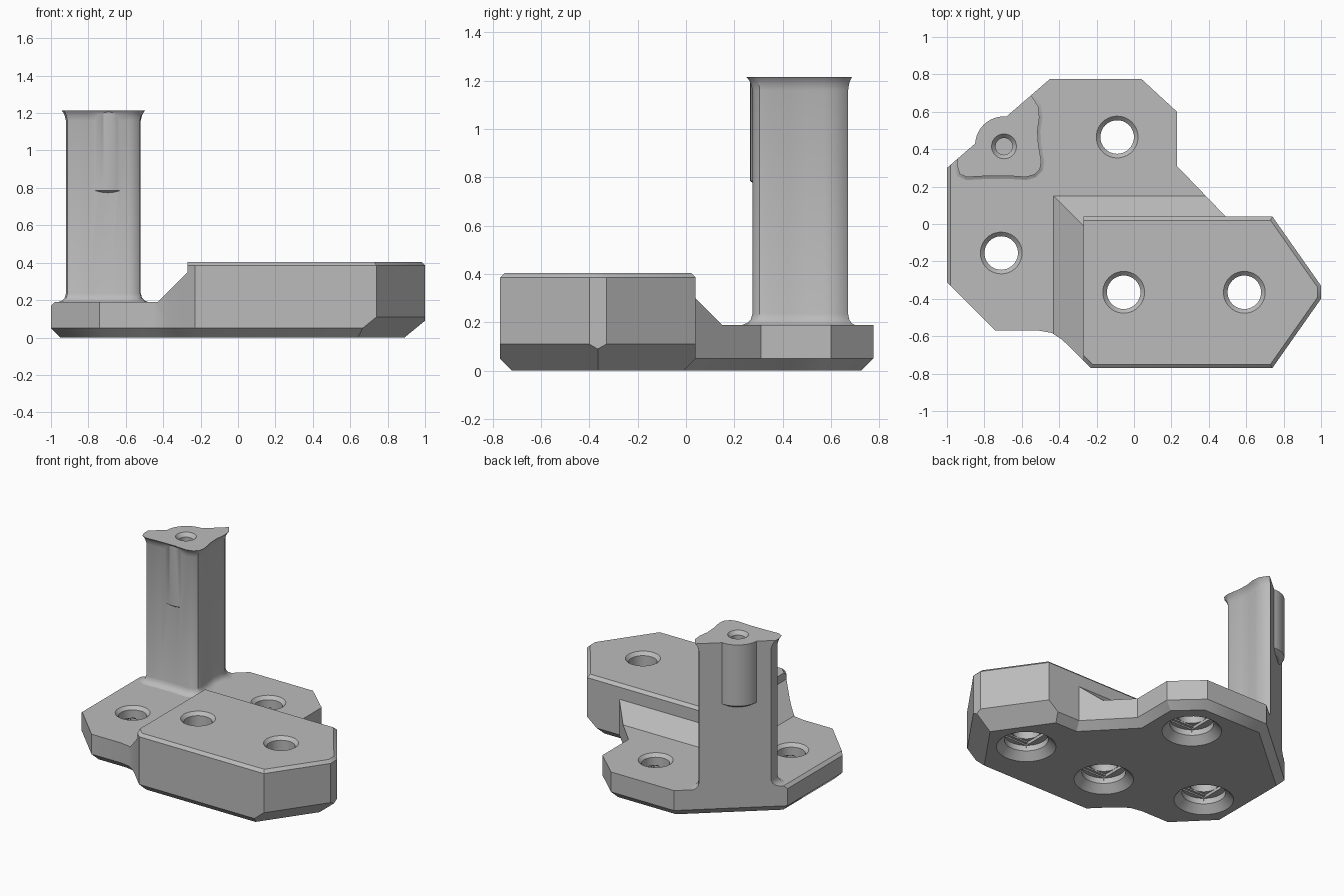
import bpy
import bmesh
import math
from mathutils import Vector

if "Cube" in bpy.data.objects:
    bpy.data.objects.remove(bpy.data.objects["Cube"], do_unlink=True)

GREY = (0.5, 0.5, 0.5, 1)
plastic = bpy.data.materials.new("grey_plastic")
plastic.diffuse_color = GREY
plastic.use_nodes = True
plastic.node_tree.nodes["Principled BSDF"].inputs["Base Color"].default_value = GREY


def inset(points, dist):
    """Mitred inset of a counter-clockwise outline."""
    pts = [Vector(p) for p in points]
    result = []
    for i, p in enumerate(pts):
        a = (p - pts[i - 1]).normalized()
        b = (pts[(i + 1) % len(pts)] - p).normalized()
        na, nb = Vector((-a.y, a.x)), Vector((-b.y, b.x))
        result.append(p + (na + nb) * dist / (1 + na.dot(nb)))
    return result


def prism(name, outline, levels, cuts=()):
    """Stack inset copies of an outline, then slice away planes (point, normal)."""
    bm = bmesh.new()
    rings = [[bm.verts.new((p.x, p.y, z)) for p in inset(outline, d)] for d, z in levels]
    n = len(outline)
    for low, high in zip(rings, rings[1:]):
        for i in range(n):
            j = (i + 1) % n
            bm.faces.new((low[i], low[j], high[j], high[i]))
    bm.faces.new(rings[0][::-1])
    bm.faces.new(rings[-1])
    for point, normal in cuts:
        bmesh.ops.bisect_plane(bm, geom=bm.verts[:] + bm.edges[:] + bm.faces[:], dist=1e-5,
                               plane_co=point, plane_no=Vector(normal).normalized(),
                               clear_outer=True)
        rim = [e for e in bm.edges if e.is_boundary]
        bmesh.ops.holes_fill(bm, edges=rim, sides=0)
    bmesh.ops.recalc_face_normals(bm, faces=bm.faces[:])
    mesh = bpy.data.meshes.new(name)
    bm.to_mesh(mesh)
    bm.free()
    mesh.materials.append(plastic)
    ob = bpy.data.objects.new(name, mesh)
    bpy.context.collection.objects.link(ob)
    return ob


def combine(target, other, operation):
    """Apply a boolean and discard the helper."""
    mod = target.modifiers.new("join", 'BOOLEAN')
    mod.operation = operation
    mod.solver = 'EXACT'
    mod.object = other
    other.hide_render = True
    bpy.context.view_layer.objects.active = target
    bpy.ops.object.modifier_apply(modifier=mod.name)
    bpy.data.objects.remove(other, do_unlink=True)


def circle(x, y, r, n=40):
    return [(x + r * math.cos(math.tau * i / n), y + r * math.sin(math.tau * i / n))
            for i in range(n)]


def rectangle(x, y, w, h):
    return [(x - w, y - h), (x + w, y - h), (x + w, y + h), (x - w, y + h)]


# Base plate with chamfered underside and a deeper chamfer under the nose
curve = [(-.44, -.582), (-.39, -.615), (-.35, -.65), (-.23, -.77)]
outline = [(-1, .3), (-1, -.31), (-.74, -.57), (-.51, -.57)] + curve + [
    (.74, -.77), (1, -.4), (1, -.33), (.74, .04), (.49, .04),
    (.23, .31), (.23, .6), (.04, .775), (-.45, .775)]
nose_cuts = [((1, -.4, .11), (.818, -.575, -1)), ((1, -.33, .11), (.818, .575, -1))]
body = prism("base_body", outline, [(.05, 0), (0, .05), (0, .19)],
             nose_cuts + [((-1, 0, .17), (-1, 0, 1))])

# Sloping ramp around the raised block
ramp = prism("ramp", [(-.44, .15)] + curve + [(.2, -.6), (.49, -.1), (.49, .04), (.384, .15)],
             [(0, .12), (0, .4)],
             [((-.43, 0, .19), (-1, 0, 1)), ((0, .15, .19), (0, 1, 1)),
              ((0, 0, .35), (0, 0, 1))])
combine(body, ramp, 'UNION')

# Raised block with a chamfered top edge
block = prism("raised_block", [(-.4, .04), (-.4, -.6), (-.23, -.77), (.74, -.77),
                               (1, -.4), (1, -.33), (.74, .04)],
              [(0, .12), (0, .385), (.02, .405)], [((-.27, 0, 0), (-1, 0, 0))])
combine(body, block, 'UNION')

# Screw holes: chamfered top, countersunk and stepped pocket below
for x, y, top in [(-.71, -.155, .19), (-.09, .465, .19),
                  (-.055, -.365, .405), (.59, -.365, .405)]:
    hole = prism("screw_hole", circle(x, y, .2),
                 [(0, -.01), (.06, .05), (.06, .09), (.11, .09),
                  (.11, top - .022), (.078, top + .01)])
    combine(body, hole, 'DIFFERENCE')
    for w, h, z in [(.09, .107, .1), (.09, .09, .11)]:
        step = prism("pocket_step", rectangle(x, y, w, h), [(0, .07), (0, z)])
        combine(body, step, 'DIFFERENCE')

# Post, flared at both ends, flush with the diagonal rear edge
section = [(-.92, .42), (-.92, .31), (-.912, .285), (-.89, .275), (-.8, .28), (-.68, .282),
           (-.58, .275), (-.545, .285), (-.525, .305), (-.52, .335), (-.535, .42), (-.54, .5),
           (-.53, .57), (-.535, .62), (-.56, .66), (-.6, .7)]
post = prism("post", section,
             [(-.04, .19), (-.02, .198), (-.007, .212), (0, .235), (0, 1.16),
              (-.006, 1.185), (-.014, 1.202), (-.024, 1.215)],
             [((-1, .3, 0), (-.475, .55, 0))])

# Round boss near the top of the post, with a screw hole
boss = prism("boss", circle(-.695, .42, .155), [(.03, .765), (0, .785), (0, 1.215)])
combine(post, boss, 'UNION')
bore = prism("bore", circle(-.695, .415, .075), [(.03, .8), (.03, 1.19), (0, 1.225)])
combine(post, bore, 'DIFFERENCE')

# Smooth curved walls, keep hard edges
for ob in (body, post):
    bpy.ops.object.select_all(action='DESELECT')
    ob.select_set(True)
    bpy.context.view_layer.objects.active = ob
    bpy.ops.object.shade_smooth_by_angle(angle=math.radians(32))
